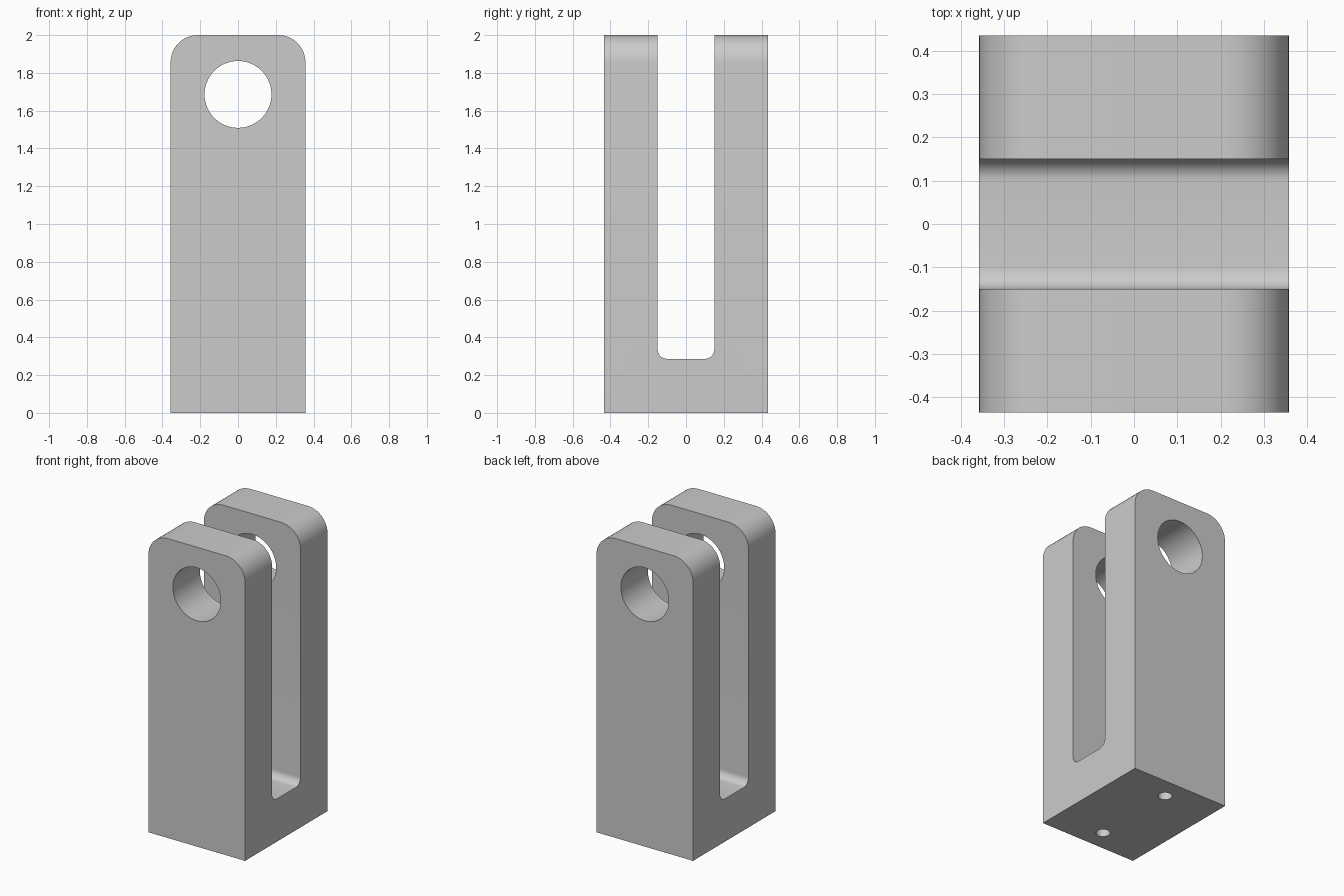
import bpy, bmesh, math
from mathutils import Matrix

if "Cube" in bpy.data.objects:
    bpy.data.objects.remove(bpy.data.objects["Cube"], do_unlink=True)

HALF_X, HALF_Y, HEIGHT = 0.357, 0.435, 2.0
SLOT, FLOOR = 0.15, 0.286
CORNER_R, SLOT_R = 0.143, 0.05
PIN_Z, PIN_R = 1.686, 0.177
BOLT_R, BOLT_DEPTH = 0.043, 0.3

steel = bpy.data.materials.new("light_grey")
steel.use_nodes = True
grey = (0.6, 0.6, 0.6, 1)
steel.diffuse_color = grey
steel.node_tree.nodes["Principled BSDF"].inputs["Base Color"].default_value = grey


def add_object(name, bm):
    bmesh.ops.recalc_face_normals(bm, faces=bm.faces)
    mesh = bpy.data.meshes.new(name)
    bm.to_mesh(mesh)
    bm.free()
    mesh.materials.append(steel)
    obj = bpy.data.objects.new(name, mesh)
    bpy.context.collection.objects.link(obj)
    return obj


def round_edges(bm, test, radius, segments):
    edges = [e for e in bm.edges if all(test(v.co) for v in e.verts)]
    bmesh.ops.bevel(bm, geom=edges, offset=radius, segments=segments,
                    profile=0.5, affect='EDGES', clamp_overlap=False)


def near(a, b):
    return abs(a - b) < 1e-4


# Fork body: U profile extruded across x
bm = bmesh.new()
half = [(HALF_Y, 0), (HALF_Y, HEIGHT), (SLOT, HEIGHT), (SLOT, FLOOR)]
outline = half + [(-y, z) for y, z in reversed(half)]
face = bm.faces.new([bm.verts.new((-HALF_X, y, z)) for y, z in outline])
ext = bmesh.ops.extrude_face_region(bm, geom=[face])
bmesh.ops.translate(bm, vec=(2 * HALF_X, 0, 0),
                    verts=[g for g in ext["geom"] if isinstance(g, bmesh.types.BMVert)])
bmesh.ops.recalc_face_normals(bm, faces=bm.faces)

# Rounded slot floor and rounded arm tops
for side in (-1, 1):
    round_edges(bm, lambda c: near(c.y, side * SLOT) and near(c.z, FLOOR), SLOT_R, 8)
for sx in (-1, 1):
    for sy in (-1, 1):
        round_edges(bm, lambda c: near(c.x, sx * HALF_X) and near(c.z, HEIGHT)
                    and c.y * sy > 0, CORNER_R, 12)
body = add_object("clevis_fork", bm)


# Pin hole through both arms, blind bolt holes in the base
def cut_hole(location, radius, depth, sides, rotation=Matrix()):
    bm = bmesh.new()
    bmesh.ops.create_cone(bm, cap_ends=True, segments=sides, radius1=radius,
                          radius2=radius, depth=depth,
                          matrix=Matrix.Translation(location) @ rotation)
    cutter = add_object("hole_cutter", bm)
    cutter.hide_render = True
    mod = body.modifiers.new("hole", 'BOOLEAN')
    mod.operation = 'DIFFERENCE'
    mod.solver = 'EXACT'
    mod.object = cutter
    bpy.ops.object.modifier_apply(modifier=mod.name)
    bpy.data.objects.remove(cutter, do_unlink=True)


bpy.ops.object.select_all(action='DESELECT')
body.select_set(True)
bpy.context.view_layer.objects.active = body
cut_hole((0, 0, PIN_Z), PIN_R, 4 * HALF_Y, 64, Matrix.Rotation(math.pi / 2, 4, 'X'))
for side in (-1, 1):
    cut_hole((0, side * (SLOT + HALF_Y) / 2, 0), BOLT_R, 2 * BOLT_DEPTH, 32)

bpy.ops.object.shade_smooth_by_angle(angle=math.radians(30))
